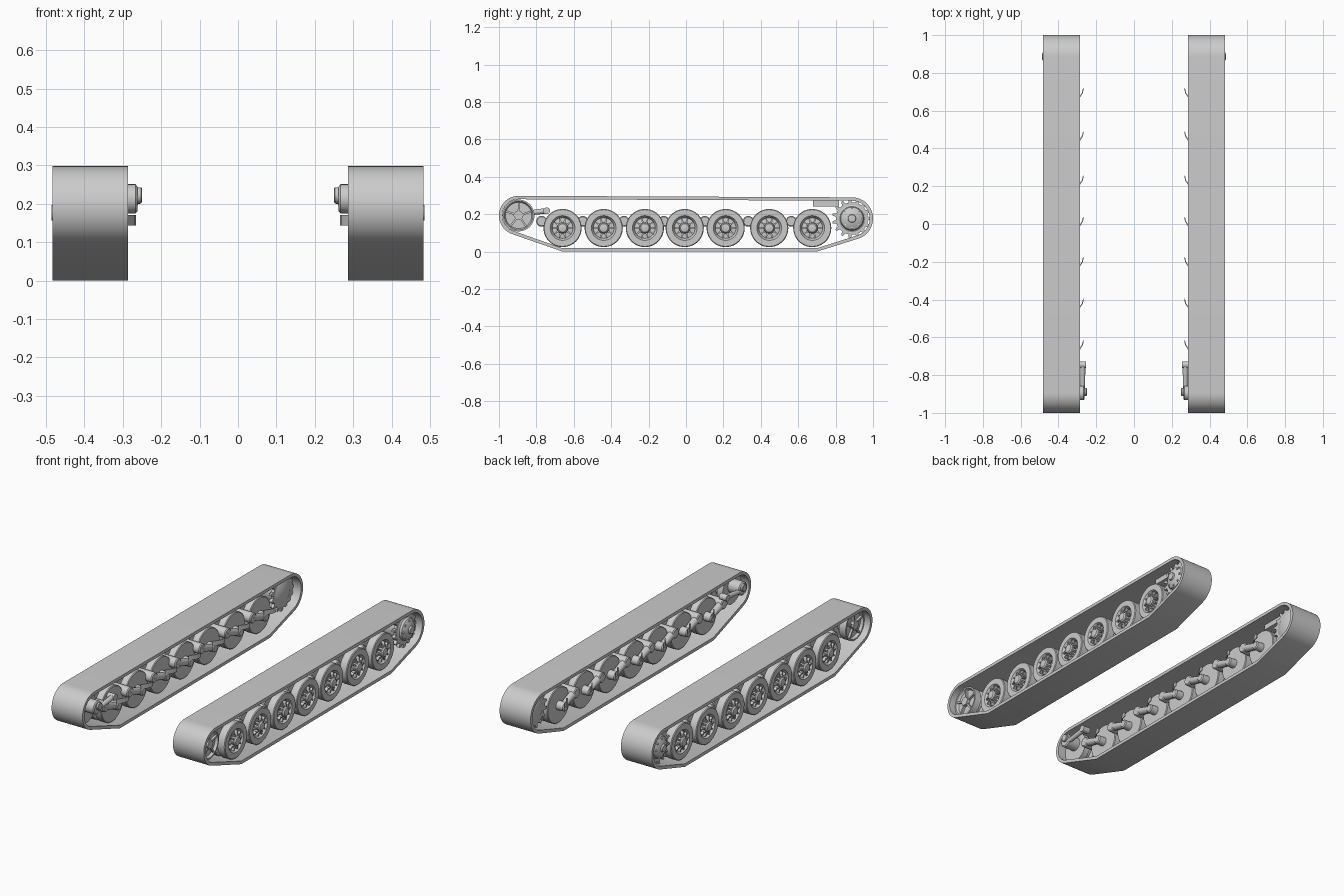
import bpy, bmesh, math
from mathutils import Vector, Matrix

cube = bpy.data.objects.get("Cube")
if cube:
    bpy.data.objects.remove(cube, do_unlink=True)

steel = bpy.data.materials.new("plain_grey")
steel.use_nodes = True
GREY = (0.6, 0.6, 0.6, 1)
steel.diffuse_color = GREY
steel.node_tree.nodes["Principled BSDF"].inputs["Base Color"].default_value = GREY


def bridge(bm, a, b):
    n = len(a)
    for i in range(n):
        j = (i + 1) % n
        bm.faces.new((a[i], a[j], b[j], b[i]))


def lathe(bm, profile, n=40, y=0, z=0):
    """Turn (x, radius) points around an axle along x, closing both ends."""
    rings = []
    for x, r in profile:
        rings.append([bm.verts.new((x, y + r * math.cos(math.tau * i / n),
                                    z + r * math.sin(math.tau * i / n))) for i in range(n)])
    for a, b in zip(rings, rings[1:]):
        bridge(bm, a, b)
    bm.faces.new(rings[0])
    bm.faces.new(rings[-1])


def extrude_outline(bm, points, x0, x1):
    """Prism from a (y, z) outline."""
    a, b = ([bm.verts.new((x, y, z)) for y, z in points] for x in (x0, x1))
    bridge(bm, a, b)
    bm.faces.new(a)
    bm.faces.new(b)


def box(bm, centre, size, turn=0):
    """Box placed in the wheel plane, then turned about the axle."""
    m = Matrix.Rotation(turn, 4, 'X') @ Matrix.Translation(centre) @ Matrix.Diagonal((*size, 1))
    bmesh.ops.create_cube(bm, size=1, matrix=m)


def rod(bm, p, q, r0, r1, n=16):
    p, q = Vector(p), Vector(q)
    m = Matrix.Translation((p + q) / 2) @ (q - p).to_track_quat('Z', 'Y').to_matrix().to_4x4()
    bmesh.ops.create_cone(bm, cap_ends=True, segments=n, radius1=r0, radius2=r1,
                          depth=(q - p).length, matrix=m)


def place(name, mesh, y=0, z=0):
    ob = bpy.data.objects.new(name, mesh)
    ob.location = (0, y, z)
    bpy.context.collection.objects.link(ob)
    ob.modifiers.new("other_side", 'MIRROR').use_mirror_merge = False
    return ob


def finish(name, bm, y=0, z=0):
    bmesh.ops.recalc_face_normals(bm, faces=bm.faces)
    mesh = bpy.data.meshes.new(name)
    bm.to_mesh(mesh)
    bm.free()
    mesh.materials.append(steel)
    ob = place(name, mesh, y, z)
    bpy.ops.object.select_all(action='DESELECT')
    ob.select_set(True)
    bpy.context.view_layer.objects.active = ob
    bpy.ops.object.shade_smooth_by_angle(angle=math.radians(32))
    return ob


# Track belt: a loop around idler and sprocket with a flat ground run
IDLER, SPROCKET = (-0.895, 0.193), (0.887, 0.177)
IN, OUT = 0.287, 0.483


def loop(inset):
    pts = []
    for (cy, cz), r, a0, a1 in ((IDLER, 0.105, 90, 250.8), (SPROCKET, 0.113, -72.6, 90)):
        for i in range(25):
            a = math.radians(a0 + (a1 - a0) * i / 24)
            pts.append((cy + (r - inset) * math.cos(a), cz + (r - inset) * math.sin(a)))
        if a0 == 90:
            pts += [(-0.66, inset), (0.70, inset)]
    return pts


bm = bmesh.new()
rings = [[bm.verts.new((x, y, z)) for y, z in loop(d)]
         for x, d in ((IN, 0), (OUT, 0), (OUT, 0.018), (IN, 0.018))]
for k in range(4):
    bridge(bm, rings[k], rings[(k + 1) % 4])
finish("track_belt", bm)

# Road wheel: paired tyres, dished face, domed hub and ten ribs
bm = bmesh.new()
lathe(bm, [(0.335, 0.05), (0.335, 0.098), (0.339, 0.102), (0.376, 0.102), (0.38, 0.098),
           (0.38, 0.06), (0.40, 0.06), (0.40, 0.098), (0.404, 0.102), (0.446, 0.102),
           (0.45, 0.098), (0.45, 0.066), (0.444, 0.062), (0.43, 0.055), (0.433, 0.03),
           (0.456, 0.028), (0.463, 0.022), (0.466, 0.01)], 48)
for i in range(10):
    a = math.tau * i / 10
    box(bm, (0.438, 0.041, 0), (0.022, 0.03, 0.007), a)
    box(bm, (0.441, 0.034, 0), (0.026, 0.009, 0.011), a)
wheel_y = [-0.66, -0.44, -0.22, -0.007, 0.212, 0.445, 0.675]
WZ = 0.126
wheel = finish("road_wheel_1", bm, wheel_y[0], WZ)
for i, y in enumerate(wheel_y[1:], 2):
    place(f"road_wheel_{i}", wheel.data, y, WZ)

# Swing arm: pivot tube, trailing arm, axle boss and a slanted stop plate
bm = bmesh.new()
lathe(bm, [(0.295, 0.024), (0.30, 0.029), (0.40, 0.029), (0.405, 0.024)], 24, -0.112, 0.036)
rod(bm, (0.315, -0.112, 0.036), (0.31, 0, 0), 0.022, 0.018)
lathe(bm, [(0.289, 0.018), (0.294, 0.024), (0.345, 0.026)], 24)
profile = [(0.295, -0.02), (0.27, 0.02), (0.266, 0.045), (0.27, 0.045), (0.275, 0.022), (0.30, -0.015)]
low, high = ([bm.verts.new((x, y, z)) for x, y in profile] for z in (0.018, 0.045))
bridge(bm, low, high)
bm.faces.new(low)
bm.faces.new(high)
arm = finish("swing_arm_1", bm, wheel_y[0], WZ)
for i, y in enumerate(wheel_y[1:], 2):
    place(f"swing_arm_{i}", arm.data, y, WZ)

# Idler wheel: two discs, five ribs and a six-sided cap
bm = bmesh.new()
lathe(bm, [(0.335, 0.03), (0.335, 0.085), (0.37, 0.085), (0.37, 0.05), (0.405, 0.05),
           (0.405, 0.085), (0.446, 0.085), (0.446, 0.077), (0.432, 0.07), (0.432, 0.02)], 48)
lathe(bm, [(0.42, 0.027), (0.452, 0.027)], 6)
for i in range(5):
    box(bm, (0.437, 0.045, 0), (0.014, 0.055, 0.01), math.tau * i / 5 + 0.3)
finish("idler_wheel", bm, *IDLER)

# Drive sprocket: two toothed rings, drum and bolted domed hub
bm = bmesh.new()
TEETH = 15
teeth = []
for i in range(TEETH):
    for off, r in ((-0.5, 0.086), (-0.28, 0.086), (-0.12, 0.106), (0.12, 0.106), (0.28, 0.086)):
        a = math.tau * (i + off) / TEETH
        teeth.append((r * math.cos(a), r * math.sin(a)))
for x in (0.335, 0.425):
    extrude_outline(bm, teeth, x, x + 0.018)
lathe(bm, [(0.32, 0.04), (0.335, 0.072), (0.443, 0.072), (0.448, 0.064), (0.46, 0.06),
           (0.472, 0.04), (0.476, 0.022), (0.485, 0.02), (0.486, 0.014)], 40)
for i in range(8):
    a = math.tau * i / 8
    lathe(bm, [(0.455, 0.006), (0.471, 0.006)], 6, 0.05 * math.cos(a), 0.05 * math.sin(a))
finish("drive_sprocket", bm, *SPROCKET)

# Track tensioner: crank boss on the idler axle with a threaded rod
bm = bmesh.new()
lathe(bm, [(0.262, 0.032), (0.267, 0.038), (0.345, 0.038)], 28, -0.895, 0.213)
lathe(bm, [(0.25, 0.018), (0.253, 0.021), (0.30, 0.021)], 20, -0.89, 0.222)
rod(bm, (0.272, -0.895, 0.2), (0.272, -0.74, 0.219), 0.012, 0.015)
lathe(bm, [(0.255, 0.018), (0.30, 0.018)], 20, -0.745, 0.218)
finish("track_tensioner", bm)

# Scraper plate hanging under the top run ahead of the sprocket
bm = bmesh.new()
box(bm, (0.385, 0.748, 0.257), (0.06, 0.14, 0.03))
finish("scraper_plate", bm)
